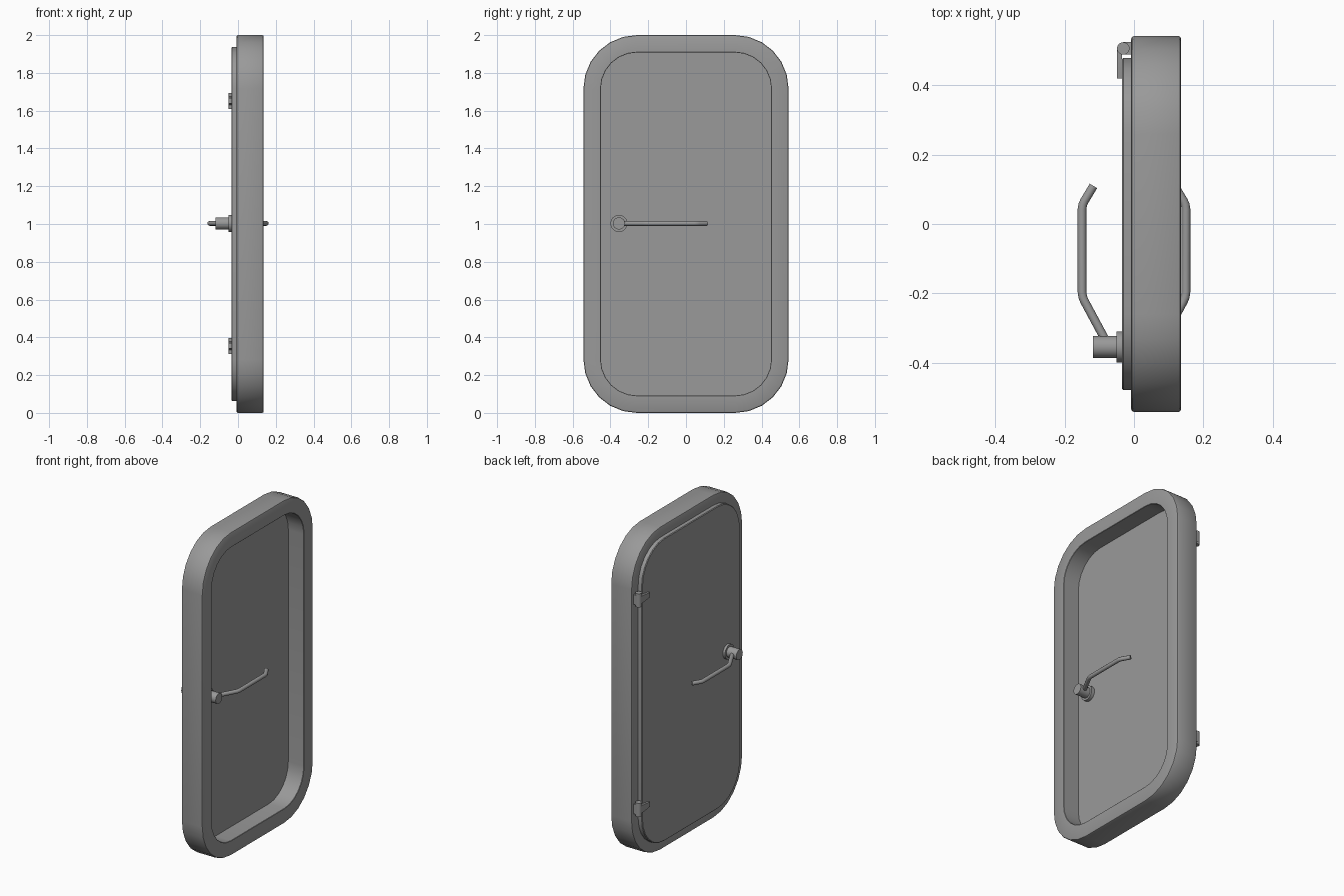
import bpy, bmesh, math
from mathutils import Vector, Matrix

if "Cube" in bpy.data.objects:
    bpy.data.objects.remove(bpy.data.objects["Cube"])

HALF_Y, HEIGHT, RADIUS, CORNER_SEGS = 0.543, 2.0, 0.283, 6

steel = bpy.data.materials.new("dark_steel")
steel.diffuse_color = (0.32, 0.32, 0.32, 1)
steel.use_nodes = True
steel.node_tree.nodes["Principled BSDF"].inputs["Base Color"].default_value = steel.diffuse_color


def finish(name, bm):
    bmesh.ops.recalc_face_normals(bm, faces=bm.faces)
    mesh = bpy.data.meshes.new(name)
    bm.to_mesh(mesh)
    bm.free()
    mesh.materials.append(steel)
    ob = bpy.data.objects.new(name, mesh)
    bpy.context.collection.objects.link(ob)
    bpy.ops.object.select_all(action='DESELECT')
    bpy.context.view_layer.objects.active = ob
    ob.select_set(True)
    bpy.ops.object.shade_smooth_by_angle(angle=math.radians(32))
    return ob


def rounded_loop(bm, inset, x):
    """One rounded rectangle in the y/z plane, shrunk by inset."""
    r, verts = RADIUS - inset, []
    cy, cz = HALF_Y - RADIUS, HEIGHT / 2 - RADIUS
    for k, (sy, sz) in enumerate(((1, 1), (-1, 1), (-1, -1), (1, -1))):
        for i in range(CORNER_SEGS + 1):
            a = math.pi / 2 * (k + i / CORNER_SEGS)
            verts.append(bm.verts.new((x, sy * cy + r * math.cos(a),
                                       HEIGHT / 2 + sz * cz + r * math.sin(a))))
    return verts


def sweep(name, profile, closed):
    """Sweep (inset, x) profile around the door outline; cap it if open."""
    bm = bmesh.new()
    loops = [rounded_loop(bm, *p) for p in profile]
    n = len(loops[0])
    pairs = list(zip(loops, loops[1:])) + ([(loops[-1], loops[0])] if closed else [])
    for a, b in pairs:
        for i in range(n):
            j = (i + 1) % n
            bm.faces.new((a[i], a[j], b[j], b[i]))
    if not closed:
        bm.faces.new(loops[0])
        bm.faces.new(loops[-1])
    return finish(name, bm)


def cylinder(name, a, b, r, segs=24):
    a, b = Vector(a), Vector(b)
    rot = (b - a).to_track_quat('Z', 'Y').to_matrix().to_4x4()
    bm = bmesh.new()
    bmesh.ops.create_cone(bm, cap_ends=True, segments=segs, radius1=r, radius2=r,
                          depth=(b - a).length, matrix=Matrix.Translation((a + b) / 2) @ rot)
    return finish(name, bm)


def prism(name, outline, axis, lo, hi):
    """Extrude a 2D outline along z (x/y outline) or x (y/z outline)."""
    bm = bmesh.new()
    place = (lambda p, t: (p[0], p[1], t)) if axis == 'z' else (lambda p, t: (t, p[0], p[1]))
    face = bm.faces.new([bm.verts.new(place(p, lo)) for p in outline])
    new = bmesh.ops.extrude_face_region(bm, geom=[face])['geom']
    shift = Vector((0, 0, hi - lo)) if axis == 'z' else Vector((hi - lo, 0, 0))
    bmesh.ops.translate(bm, vec=shift, verts=[v for v in new if isinstance(v, bmesh.types.BMVert)])
    return finish(name, bm)


def tube(name, path, r, z, segs=12):
    """Mitred round bar following an x/y path."""
    pts = [Vector((x, y, z)) for x, y in path]
    bm, rings = bmesh.new(), []
    for i, p in enumerate(pts):
        d0 = (p - pts[max(i - 1, 0)]).normalized()
        d1 = (pts[min(i + 1, len(pts) - 1)] - p).normalized()
        t = (d0 + d1).normalized()
        side = Vector((t.y, -t.x, 0)) / max(t.dot(d1 if i < len(pts) - 1 else d0), 0.5)
        rings.append([bm.verts.new(p + r * (side * math.cos(a) + Vector((0, 0, math.sin(a)))))
                      for a in (2 * math.pi * k / segs for k in range(segs))])
    for a, b in zip(rings, rings[1:]):
        for k in range(segs):
            m = (k + 1) % segs
            bm.faces.new((a[k], a[m], b[m], b[k]))
    bm.faces.new(rings[0])
    bm.faces.new(rings[-1])
    return finish(name, bm)


# frame ring with softened outer edges
sweep("frame", [(0, 0.128), (0.0025, 0.1335), (0.008, 0.136), (0.09, 0.136), (0.092, 0.134),
                (0.092, -0.008), (0.008, -0.008), (0.0025, -0.0055), (0, 0)], True)

# door leaf: overlapping outer plate, plus core filling the opening
sweep("door_panel", [(0.067, -0.035), (0.063, -0.031), (0.063, -0.008),
                     (0.092, -0.008), (0.092, 0.029)], False)

# lever handles on both sides
HY, HZ = -0.355, 1.003
for side, s in (("outer", -1), ("inner", 1)):
    cylinder(side + "_handle_rose", (s * 0.02, HY, HZ), (s * 0.05, HY, HZ), 0.045, 32)
    cylinder(side + "_handle_hub", (s * 0.04, HY, HZ), (s * 0.118, HY, HZ), 0.032, 32)
    path = [(0.08, -0.34), (0.143, -0.223), (0.148, -0.211), (0.15, -0.197),
            (0.15, 0.043), (0.148, 0.056), (0.143, 0.067), (0.117, 0.11)]
    tube(side + "_handle_lever", [(s * x, y) for x, y in path], 0.0125, HZ)

# hinges: barrel, frame bracket and tapered strap on the door
for label, z in (("lower", 0.355), ("upper", 1.652)):
    cylinder(label + "_hinge_barrel", (-0.031, 0.507, z - 0.042), (-0.031, 0.507, z + 0.042), 0.018)
    prism(label + "_hinge_bracket", [(-0.031, 0.489), (-0.005, 0.489), (-0.005, 0.525), (-0.031, 0.525)],
          'z', z - 0.03, z + 0.03)
    prism(label + "_hinge_strap", [(0.507, z - 0.022), (0.507, z + 0.022), (0.48, z + 0.022),
                                   (0.42, z + 0.014), (0.42, z - 0.014), (0.48, z - 0.022)],
          'x', -0.049, -0.034)
